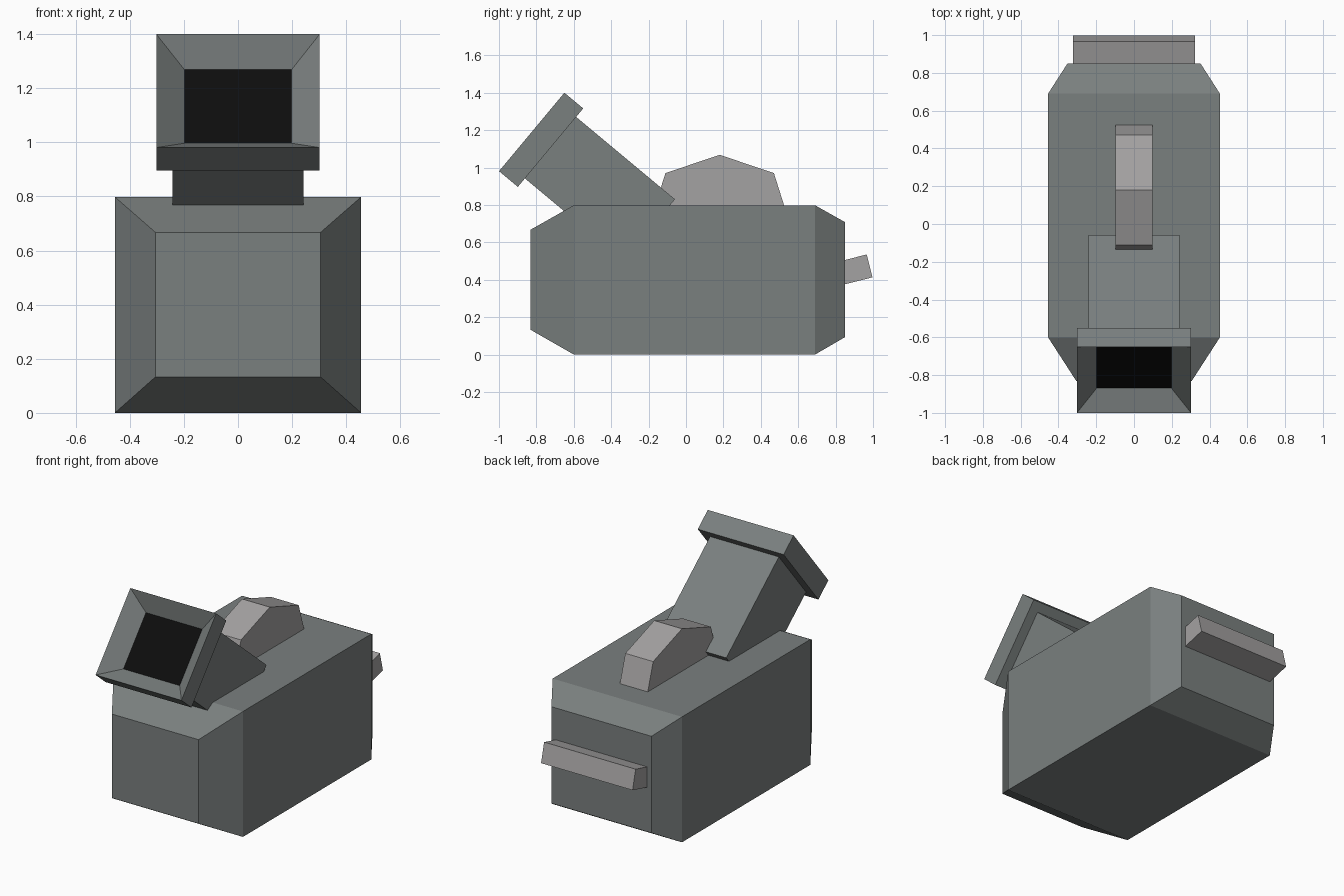
import bpy, bmesh
from mathutils import Vector

if "Cube" in bpy.data.objects:
    bpy.data.objects.remove(bpy.data.objects["Cube"])


def material(name, rgb):
    m = bpy.data.materials.new(name)
    m.diffuse_color = (*rgb, 1)
    m.use_nodes = True
    m.node_tree.nodes["Principled BSDF"].inputs["Base Color"].default_value = m.diffuse_color
    return m


body_grey = material("body grey", (0.195, 0.215, 0.212))
handle_grey = material("handle grey", (0.37, 0.36, 0.36))
black = material("opening black", (0.004, 0.004, 0.004))


def finish(name, bm, mats):
    mesh = bpy.data.meshes.new(name)
    bmesh.ops.recalc_face_normals(bm, faces=bm.faces)
    bm.to_mesh(mesh)
    bm.free()
    for m in mats:
        mesh.materials.append(m)
    ob = bpy.data.objects.new(name, mesh)
    bpy.context.collection.objects.link(ob)
    return ob


def loft(name, rings, mats, last_slot=0):
    """Skin a list of point rings and cap both ends."""
    bm = bmesh.new()
    vs = [[bm.verts.new(p) for p in r] for r in rings]
    n = len(vs[0])
    for a, b in zip(vs, vs[1:]):
        for i in range(n):
            j = (i + 1) % n
            bm.faces.new((a[i], a[j], b[j], b[i]))
    bm.faces.new(vs[0])
    bm.faces.new(vs[-1]).material_index = last_slot
    return finish(name, bm, mats)


def upright(y, hx, z0, z1):
    return [(-hx, y, z0), (hx, y, z0), (hx, y, z1), (-hx, y, z1)]


def side_profile(name, pts, hx, mat):
    """Extrude a side outline across the width."""
    return loft(name, [[(x, y, z) for y, z in pts] for x in (-hx, hx)], [mat])


# Tank with tapered front and back
loft("tank", [upright(-0.832, 0.305, 0.133, 0.667), upright(-0.60, 0.455, 0, 0.798),
              upright(0.69, 0.455, 0, 0.798), upright(0.85, 0.352, 0.093, 0.708)], [body_grey])

# Tilted spout frame: axis points forward and up
axis = Vector((0, -0.768, 0.64))
across = Vector((0, 0.64, 0.768))
mouth = Vector((0, -0.825, 1.19))


def tilted(depth, hx, hv):
    c = mouth - axis * depth
    return [c + Vector((sx * hx, 0, 0)) + across * (sv * hv)
            for sx, sv in ((-1, -1), (1, -1), (1, 1), (-1, 1))]


# Spout tube and head with recessed dark opening
loft("spout_tube", [tilted(0.105, 0.242, 0.214), tilted(0.819, 0.242, 0.214)], [body_grey])
loft("spout_head", [tilted(0.131, 0.302, 0.273), tilted(0, 0.302, 0.273),
                    tilted(0.09, 0.198, 0.177)], [body_grey, black], 1)

# Top grip and rear bar
side_profile("top_handle", [(-0.17, 0.78), (-0.11, 0.97), (0.18, 1.068), (0.47, 0.97), (0.53, 0.78)],
             0.098, handle_grey)
side_profile("rear_bar", [(0.80, 0.363), (0.997, 0.413), (0.966, 0.535), (0.80, 0.493)],
             0.322, handle_grey)
